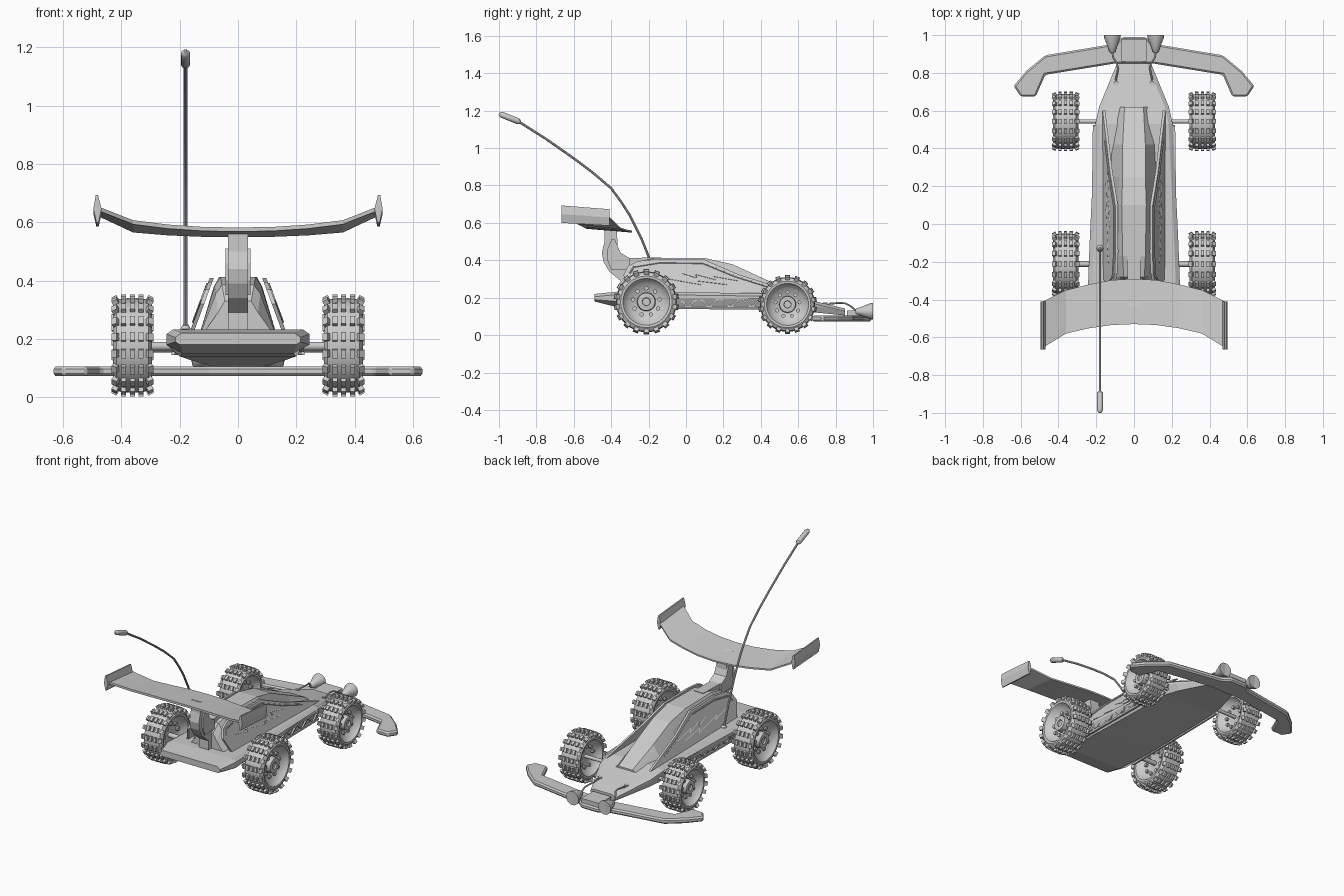
import bpy, bmesh, math
from mathutils import Vector, Matrix

if "Cube" in bpy.data.objects:
    bpy.data.objects.remove(bpy.data.objects["Cube"])

def finish(name, bm, smooth=False):
    bmesh.ops.recalc_face_normals(bm, faces=bm.faces[:])
    me = bpy.data.meshes.new(name)
    bm.to_mesh(me)
    bm.free()
    ob = bpy.data.objects.new(name, me)
    bpy.context.collection.objects.link(ob)
    if smooth:
        bpy.context.view_layer.objects.active = ob
        ob.select_set(True)
        bpy.ops.object.shade_smooth_by_angle(angle=math.radians(35))
        ob.select_set(False)
    return ob

def loft_into(bm, rings):
    rows = [[bm.verts.new(p) for p in r] for r in rings]
    n = len(rows[0])
    for a, b in zip(rows, rows[1:]):
        for i in range(n):
            j = (i + 1) % n
            bm.faces.new((a[i], a[j], b[j], b[i]))
    bm.faces.new(rows[0])
    bm.faces.new(rows[-1][::-1])

def loft(name, rings):
    bm = bmesh.new()
    loft_into(bm, rings)
    return finish(name, bm)

def mirrored(half):
    return half + [(-x, y, z) for x, y, z in reversed(half)]

def box_into(bm, size, mat):
    bmesh.ops.create_cube(bm, size=1, matrix=mat @ Matrix.Diagonal((*size, 1)))

def tube(name, pts, r, sides=8):
    """Round tube through the points."""
    bm = bmesh.new()
    pts = [Vector(p) for p in pts]
    rings = []
    for i, p in enumerate(pts):
        d = (pts[min(i + 1, len(pts) - 1)] - pts[max(i - 1, 0)]).normalized()
        q = d.to_track_quat('Z', 'Y')
        rad = r[i] if isinstance(r, list) else r
        rings.append([p + q @ Vector((rad * math.cos(2 * math.pi * k / sides),
                                      rad * math.sin(2 * math.pi * k / sides), 0)) for k in range(sides)])
    loft_into(bm, rings)
    return finish(name, bm, True)

# chassis hull: y, half width, top, side bottom, bottom half width, bottom
hull = [(-.49, .215, .22, .19, .20, .18), (-.37, .245, .232, .18, .19, .15), (-.1, .235, .23, .195, .20, .14),
        (.53, .205, .222, .195, .185, .135), (.62, .185, .198, .17, .165, .128), (.85, .09, .142, .125, .085, .105)]
loft('chassis', [mirrored([(wb, y, zb), (w, y, zs), (w, y, zt - .015), (w - .022, y, zt)])
                 for y, w, zt, zs, wb, zb in hull])

# cabin shell: y, top half width, top height, shoulder drop, base half width
cabin = [(-.32, .045, .33, .04, .14), (-.28, .055, .385, .03, .14), (-.17, .06, .412, .03, .14), (.1, .065, .412, .035, .14),
         (.25, .06, .378, .05, .14), (.42, .06, .30, .03, .13), (.62, .05, .208, .004, .09)]
loft('cabin', [mirrored([(wb, y, .19), (wt + (wb - wt) * .25, y, zt - dz), (wt, y, zt)])
               for y, wt, zt, dz, wb in cabin])

# leaning side panels with a raised rim and zigzag trim
def lean(y, z, off=0, s=1):
    return (s * (.158 - .37 * (z - .225) + off), y, z)
panel = [(-.29, .225), (-.335, .32), (-.31, .37), (-.26, .395), (-.15, .408), (.1, .403), (.28, .325), (.6, .222)]
inner = [(-.30, .33), (-.28, .365), (-.14, .388), (.09, .385), (.26, .315), (.44, .258)]
bolts = [[(-.22, .31), (-.1, .285), (-.12, .305), (.08, .27), (.06, .29), (.22, .27)],
         [(-.02, .33), (.06, .305), (.05, .325), (.16, .295), (.14, .315), (.28, .29)]]
for s, side in ((1, 'right'), (-1, 'left')):
    loft(side + '_side_panel', [[lean(y, z, o, s) for y, z in panel] for o in (-.007, .007)])
    tube(side + '_panel_rim', [lean(y, z, .007, s) for y, z in inner], .005, 6)
    for b in bolts:
        tube(side + '_zigzag_trim', [lean(y, z, .006, s) for y, z in b], .003, 4)

# side lattice
def bar(bm, a, b, t):
    a, b = Vector(a), Vector(b)
    m = Matrix.Translation((a + b) / 2) @ (b - a).to_track_quat('Z', 'X').to_matrix().to_4x4()
    box_into(bm, (t, t, (b - a).length), m)
bm = bmesh.new()
for s in (1, -1):
    xa, xb = s * .222, s * .212
    bar(bm, (xa, -.27, .2), (xb, .52, .2), .012)
    bar(bm, (xa, -.27, .15), (xb, .52, .15), .012)
    for i in range(14):
        y0 = -.27 + i * .0564
        x = s * (.222 - .01 * i / 14)
        z0, z1 = (.15, .2) if i % 2 else (.2, .15)
        bar(bm, (x, y0, z0), (x, y0 + .0564, z1), .01)
finish('side_lattice', bm)

# wing strut
strut = [(-.35, .2), (-.35, .29), (-.41, .34), (-.44, .39), (-.45, .44), (-.435, .5), (-.435, .575), (-.37, .562),
         (-.365, .47), (-.345, .43), (-.3, .412), (-.13, .416), (-.13, .2)]
loft('wing_strut', [[(x, y, z) for y, z in strut] for x in (-.034, .034)])
collar = [(-.40, .35), (-.42, .4), (-.42, .46), (-.40, .51), (-.38, .51), (-.35, .44), (-.30, .41), (-.30, .35)]
loft('strut_collar', [[(x, y, z) for y, z in collar] for x in (-.043, .043)])

# rear wing: x, leading y z, trailing y z
wing = [(0, -.29, .548, -.53, .572), (.12, -.297, .55, -.535, .574), (.24, -.32, .555, -.552, .582),
        (.36, -.35, .565, -.58, .597), (.482, -.41, .622, -.655, .645)]
stations = [(-w[0], *w[1:]) for w in wing[:0:-1]] + wing
loft('rear_wing', [[(x, a, b), (x, c, d - .004), (x, c, d + .01), (x, a, b + .01)] for x, a, b, c, d in stations])
for s, side in ((1, 'right'), (-1, 'left')):
    loft(side + '_wing_end_plate',
         [[(s * (.482 + dx), y, z) for dx, z in ((-.004, b), (-.014, (b + t) / 2), (-.002, t), (.006, t),
                                                  (.014, (b + t) / 2), (.004, b))]
          for y, b, t in ((-.41, .585, .673), (-.665, .6, .693))])

# front bumper
outline = [(0, .845), (.1, .85), (.47, .79), (.52, .675), (.6, .675), (.637, .73), (.57, .81), (.47, .893), (.1, .955),
           (.06, .99), (0, .99)]
full = outline + [(-x, y) for x, y in outline[-2:0:-1]]
bump = loft('front_bumper', [[(x, y, z) for x, y in full] for z in (.072, .105)])
bv = bump.modifiers.new('soft_edge', 'BEVEL')
bv.width, bv.segments = .009, 1
bm = bmesh.new()
box_into(bm, (.13, .12, .035), Matrix.Translation((0, .92, .115)))
finish('bumper_mount', bm)

# headlights and their cables
for s, side in ((1, 'right'), (-1, 'left')):
    tube(side + '_headlight', [(s * .115, y, .127) for y in (.905, .912, .94, .985, 1, .994)],
         [.008, .016, .025, .043, .045, .036], 16)
    tube(side + '_headlight_cable', [(s * x, y, z) for x, y, z in
         ((.115, .91, .13), (.11, .88, .155), (.09, .85, .17), (.085, .82, .172), (.095, .77, .168), (.095, .745, .15))], .005)
    tube(side + '_cable_socket', [(s * .095, .745, .145), (s * .095, .745, .175)], .013, 10)

# antenna
A = -.18
tube('antenna_base', [(A, -.13, .22), (A, -.13, .235), (A, -.133, .248)], [.018, .018, .01], 12)
tube('antenna_rod', [(A, y, z) for y, z in ((-.13, .23), (-.165, .33), (-.2, .42), (-.24, .52), (-.3, .64), (-.345, .71),
     (-.4, .785), (-.5, .87), (-.6, .945), (-.75, 1.05), (-.9, 1.145))], .0065)
tube('antenna_tip', [(A, y, z) for y, z in ((-.885, 1.137), (-.895, 1.142), (-.985, 1.178), (-.995, 1.182), (-1, 1.184))],
     [.008, .016, .016, .011, .004], 12)

# wheel, turned about x, with tread blocks and hub studs
def lathe_into(bm, prof, n=32):
    rows = [[bm.verts.new((x, r * math.cos(2 * math.pi * k / n), r * math.sin(2 * math.pi * k / n)))
             for k in range(n)] for x, r in prof]
    for a, b in zip(rows, rows[1:]):
        for k in range(n):
            bm.faces.new((a[k], a[(k + 1) % n], b[(k + 1) % n], b[k]))
    bm.faces.new(rows[0])
    bm.faces.new(rows[-1])
bm = bmesh.new()
lathe_into(bm, [(-.018, .02), (-.018, .05), (-.03, .095), (-.055, .118), (-.066, .125), (-.067, .138), (-.055, .158),
                (0, .163), (.055, .158), (.067, .138), (.066, .125), (.055, .118), (.03, .095), (.018, .05),
                (.05, .047), (.052, .042), (.05, .022), (.04, .02)])
for k in range(18):
    rot = Matrix.Rotation(2 * math.pi * k / 18, 4, 'X')
    for x in (-.03, 0, .03):
        box_into(bm, (.017, .03, .022), rot @ Matrix.Translation((x, 0, .164)))
    for s in (-1, 1):
        box_into(bm, (.02, .026, .032), rot @ Matrix.Translation((s * .056, 0, .154)) @ Matrix.Rotation(s * .5, 4, 'Y'))
for k in range(9):
    rot = Matrix.Rotation(2 * math.pi * k / 9, 4, 'X')
    for s in (-1, 1):
        bmesh.ops.create_cone(bm, cap_ends=True, segments=8, radius1=.012, radius2=.012, depth=.03,
                              matrix=rot @ Matrix.Translation((s * .022, 0, .072)) @ Matrix.Rotation(math.pi / 2, 4, 'Y'))
wheel = finish('rear_right_wheel', bm, True)

def place(ob, s, y, z, k):
    ob.location = (s * .362, y, z)
    ob.scale = (1, k, k)
    ob.rotation_euler.z = 0 if s > 0 else math.pi
place(wheel, 1, -.212, .178, 1)
for name, s, y, z, k in (('rear_left_wheel', -1, -.212, .178, 1), ('front_right_wheel', 1, .543, .164, .9),
                         ('front_left_wheel', -1, .543, .164, .9)):
    ob = bpy.data.objects.new(name, wheel.data)
    bpy.context.collection.objects.link(ob)
    place(ob, s, y, z, k)

# axles
tube('rear_axle', [(-.36, -.212, .175), (.36, -.212, .175)], .015, 12)
tube('front_axle', [(-.36, .543, .165), (.36, .543, .165)], .011, 12)
